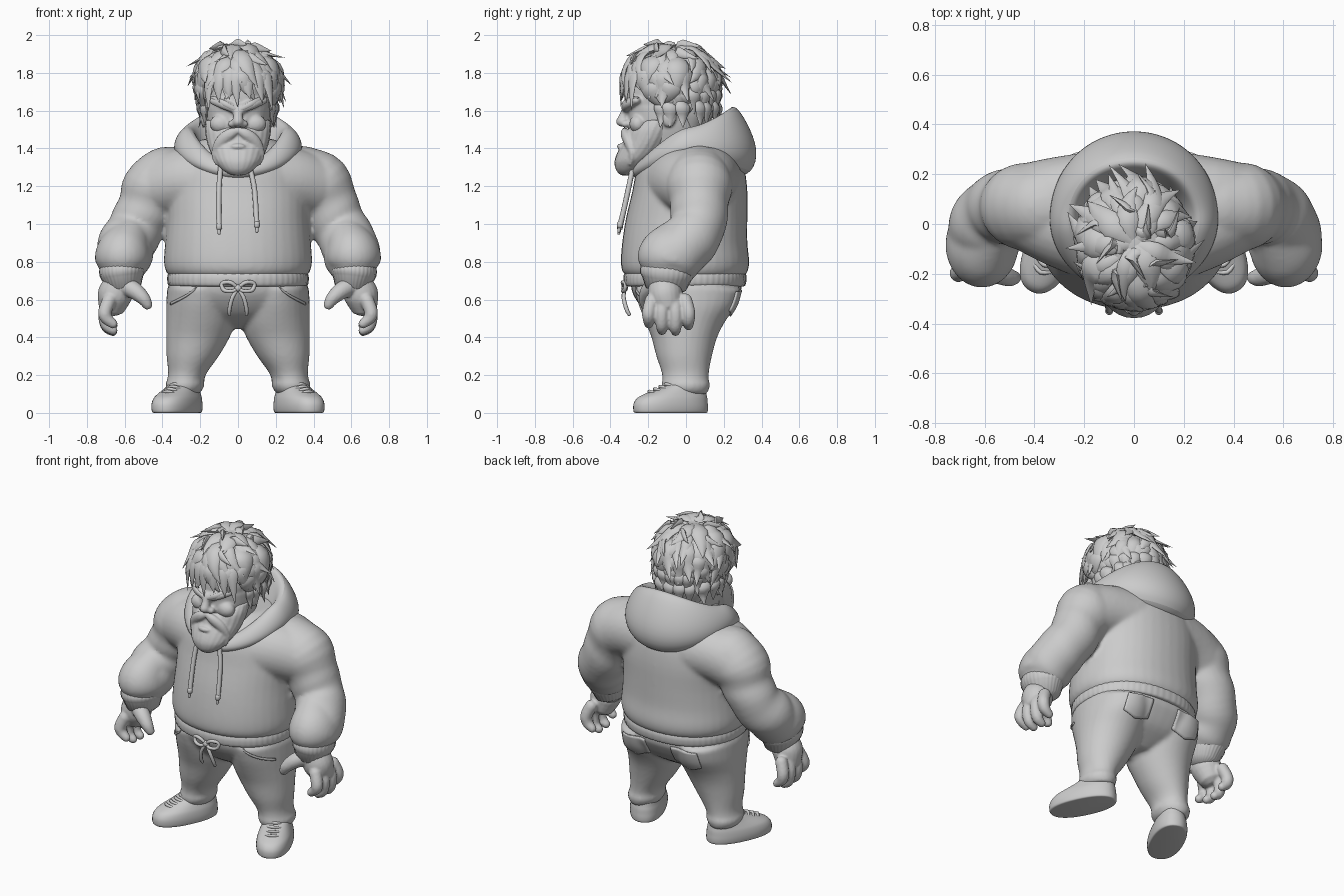
import bpy, bmesh, math, random
from mathutils import Vector, Matrix

if "Cube" in bpy.data.objects:
    bpy.data.objects.remove(bpy.data.objects["Cube"])

random.seed(7)
V = Vector
clay = bpy.data.materials.new("clay grey")
clay.diffuse_color = (0.6, 0.6, 0.6, 1)
clay.use_nodes = True
clay.node_tree.nodes["Principled BSDF"].inputs["Base Color"].default_value = clay.diffuse_color


def smooth_path(pts, n):
    """Catmull-Rom resampling of tuples of numbers."""
    out = []
    for i in range(len(pts) - 1):
        q = [pts[max(i - 1, 0)], pts[i], pts[i + 1], pts[min(i + 2, len(pts) - 1)]]
        for k in range(n):
            t = k / n
            out.append([b + .5 * t * (c - a + t * (2*a - 5*b + 4*c - d + t * (3*(b - c) + d - a)))
                        for a, b, c, d in zip(*q)])
    return out + [list(pts[-1])]


def skin(bm, rings, caps=True, closed=False):
    rows = [[bm.verts.new(p) for p in r] for r in rings]
    n = len(rows[0])
    for i in range(len(rows) - (0 if closed else 1)):
        a, b = rows[i], rows[(i + 1) % len(rows)]
        for j in range(n):
            bm.faces.new((a[j], a[(j+1) % n], b[(j+1) % n], b[j]))
    if caps:
        bm.faces.new(rows[0][::-1])
        bm.faces.new(rows[-1])


def tube(bm, pts, seg=12, n=4, flat=1, ref=(0, 1, 0), fold=0, rib=0):
    """Round-ended tube through (x, y, z, radius) points."""
    path = smooth_path(pts, n)
    P = [V(p[:3]) for p in path]
    R = [max(p[3], .001) for p in path]
    T = [(P[min(i+1, len(P)-1)] - P[max(i-1, 0)]).normalized() for i in range(len(P))]
    for end, sgn in ((0, -1), (-1, 1)):
        p, r, t = P[end], R[end], T[end]
        for q, rr in ((p + t*sgn*r*.5, r*.82), (p + t*sgn*r*.8, r*.4)):
            at = 0 if end == 0 else len(P)
            P.insert(at, q); R.insert(at, rr); T.insert(at, t)
    rings = []
    for i, (p, r, t) in enumerate(zip(P, R, T)):
        side = t.cross(V(ref)).normalized()
        nor = side.cross(t)
        ring = []
        for j in range(seg):
            a = math.tau * j / seg
            k = r * (1 + fold * math.sin(i * 1.3 + 1.5 * math.cos(a)) + rib * math.cos(a * seg / 4))
            ring.append(p + side * math.cos(a) * k + nor * math.sin(a) * k * flat)
        rings.append(ring)
    skin(bm, rings)


def loft(bm, pts, seg=40, n=3, e=2.0, rib=0, ribs=60):
    """Upright loft through (z, centre x, half width, front y, back y)."""
    rings = []
    for z, cx, rx, yf, yb in smooth_path(pts, n):
        ring = []
        for j in range(seg):
            a = math.tau * j / seg
            c, s = math.cos(a), math.sin(a)
            k = 1 + rib * math.cos(a * ribs)
            x = math.copysign(abs(c) ** (2/e), c) * rx * k
            y = math.copysign(abs(s) ** (2/e), s) * (yb - yf) / 2 * k
            ring.append((cx + x, (yf + yb)/2 + y, z))
        rings.append(ring)
    skin(bm, rings)


def ball(bm, c, r):
    m = Matrix.Translation(c) @ Matrix.Diagonal((*r, 1))
    bmesh.ops.create_uvsphere(bm, u_segments=24, v_segments=14, radius=1, matrix=m)


def finish(name, bm, voxel=0, relax=2, mirror=False, subsurf=0):
    bmesh.ops.recalc_face_normals(bm, faces=bm.faces)
    me = bpy.data.meshes.new(name)
    bm.to_mesh(me)
    bm.free()
    me.materials.append(clay)
    ob = bpy.data.objects.new(name, me)
    bpy.context.collection.objects.link(ob)
    me.shade_smooth()
    if voxel:
        m = ob.modifiers.new("blend", 'REMESH')
        m.mode, m.voxel_size, m.use_smooth_shade = 'VOXEL', voxel, True
        m = ob.modifiers.new("relax", 'SMOOTH')
        m.iterations = relax
    else:
        bpy.ops.object.select_all(action='DESELECT')
        ob.select_set(True)
        bpy.context.view_layer.objects.active = ob
        bpy.ops.object.shade_smooth_by_angle(angle=math.radians(50))
    if subsurf:
        ob.modifiers.new("subsurf", 'SUBSURF').levels = subsurf
        ob.modifiers[-1].render_levels = subsurf
    if mirror:
        ob.modifiers.new("mirror", 'MIRROR')
    return ob


# hoodie body with sleeves and filled shoulders
bm = bmesh.new()
loft(bm, [(.715, 0, .35, -.30, .30), (.745, 0, .38, -.335, .325), (.80, 0, .392, -.345, .335),
          (.90, 0, .386, -.338, .325), (1.03, 0, .376, -.318, .325), (1.17, 0, .375, -.285, .325),
          (1.29, 0, .35, -.26, .31), (1.38, 0, .29, -.21, .27), (1.45, 0, .19, -.14, .2)], e=2.15)
for s in (1, -1):
    tube(bm, [(s*.14, -.04, 1.22, .195), (s*.28, 0, 1.225, .18), (s*.40, .045, 1.20, .165)], seg=28)
    tube(bm, [(s*.14, .12, 1.25, .175), (s*.30, .10, 1.24, .17), (s*.42, .075, 1.2, .17)], seg=28)
    tube(bm, [(s*.20, .07, 1.27, .13), (s*.33, .07, 1.25, .165), (s*.43, .07, 1.2, .175), (s*.485, .07, 1.09, .155),
              (s*.54, .06, .98, .148), (s*.59, .0, .89, .152), (s*.605, -.07, .82, .15)],
         seg=28, n=4, fold=.022)
    tube(bm, [(s*.585, -.03, .91, .12), (s*.607, -.07, .85, .143), (s*.612, -.095, .80, .145), (s*.613, -.1, .77, .122)],
         seg=28, flat=1.16)
finish("hoodie", bm, .013, 6)

# ribbed hem and cuffs
bm = bmesh.new()
loft(bm, [(.67, 0, .352, -.315, .305), (.68, 0, .37, -.327, .315), (.725, 0, .373, -.33, .32),
          (.765, 0, .355, -.31, .30)], seg=240, e=2.2, rib=.003)
finish("hoodie_hem", bm)
bm = bmesh.new()
tube(bm, [(.613, -.095, .79, .10), (.615, -.098, .765, .118), (.613, -.1, .735, .119), (.61, -.102, .71, .108)],
     seg=128, n=2, rib=.008, flat=1.2)
finish("sleeve_cuff", bm, mirror=True)

# hood: one cross-section (outward, up) blended from back to side to front
back = [(.12, 1.40), (.19, 1.53), (.225, 1.61), (.26, 1.635), (.325, 1.54), (.388, 1.39), (.355, 1.265), (.25, 1.24)]
side = [(.17, 1.36), (.205, 1.43), (.23, 1.495), (.262, 1.52), (.31, 1.495), (.345, 1.425), (.335, 1.36), (.22, 1.30)]
front = [(.14, 1.25), (.18, 1.29), (.215, 1.32), (.245, 1.325), (.275, 1.31), (.295, 1.28), (.285, 1.245), (.2, 1.22)]
bm = bmesh.new()
rings = []
for i in range(48):
    a = math.tau * i / 48
    c, s = math.cos(a), math.sin(a)
    end, power = (back, 1.3) if c > 0 else (front, 1.6)
    rings.append([(s * rs, c * re + .02 * s * s, zs + (ze - zs) * abs(c) ** power)
                  for (re, ze), (rs, zs) in zip(end, side)])
skin(bm, rings, caps=False, closed=True)
finish("hood", bm, subsurf=2)

# drawstrings with end knots
bm = bmesh.new()
for pts in ([(-.09, -.275, 1.32, .013), (-.1, -.302, 1.2, .014), (-.102, -.328, 1.08, .014), (-.1, -.35, .98, .014)],
            [(.06, -.28, 1.31, .013), (.085, -.302, 1.2, .014), (.095, -.328, 1.08, .014), (.1, -.35, .99, .014)]):
    tube(bm, pts)
    x, y, z, r = pts[-1]
    tube(bm, [(x, y, z + .012, .016), (x, y, z, .016)], n=1)
    tube(bm, [(x, y, z, .01), (x, y - .006, z - .03, .008)], n=1)
finish("hood_strings", bm)

# trousers
bm = bmesh.new()
loft(bm, [(.445, 0, .07, -.07, .09), (.48, 0, .18, -.14, .15), (.53, 0, .30, -.21, .22), (.60, 0, .355, -.265, .27),
          (.66, 0, .368, -.29, .295), (.74, 0, .35, -.29, .28)], e=2.4)
for s in (1, -1):
    loft(bm, [(.66, s*.19, .185, -.275, .29), (.57, s*.195, .185, -.25, .265), (.48, s*.198, .182, -.215, .205),
              (.40, s*.212, .168, -.183, .165), (.30, s*.24, .138, -.157, .137), (.22, s*.265, .105, -.13, .122),
              (.175, s*.277, .098, -.125, .12), (.15, s*.281, .104, -.13, .128), (.12, s*.284, .094, -.12, .12),
              (.10, s*.284, .075, -.1, .11)], seg=32)
trousers = finish("trousers", bm, .013, 3)


def patch(name, f, nu, nv, thick=.008):
    """Cloth plate laid on the trousers."""
    bm = bmesh.new()
    g = [[bm.verts.new(f(i/nu, j/nv)) for j in range(nv + 1)] for i in range(nu + 1)]
    for i in range(nu):
        for j in range(nv):
            bm.faces.new((g[i][j], g[i+1][j], g[i+1][j+1], g[i][j+1]))
    ob = finish(name, bm)
    m = ob.modifiers.new("lay", 'SHRINKWRAP')
    m.target, m.offset, m.wrap_mode = trousers, .004, 'ABOVE_SURFACE'
    m = ob.modifiers.new("thickness", 'SOLIDIFY')
    m.thickness, m.offset = thick, 0
    ob.modifiers.new("mirror", 'MIRROR')


# pockets
patch("back_pocket", lambda u, v: (.19 + (u-.5) * .19, .25 + .05*v, .53 + .12*v - .03 * (1-v) * (1 - abs(2*u - 1))), 12, 8, .012)
patch("front_pocket_edge", lambda u, v: (.22 + .15*u, -.27 + .14 * u*u, .67 - .10 * u**.6 + .014*v), 16, 1)

# waist bow
bm = bmesh.new()
ball(bm, (0, -.325, .66), (.022, .018, .02))
for s in (1, -1):
    tube(bm, [(0, -.325, .66, .009), (s*.04, -.335, .69, .011), (s*.085, -.32, .685, .011),
              (s*.075, -.325, .65, .011), (s*.03, -.335, .645, .01), (0, -.325, .66, .009)], seg=8)
    tube(bm, [(0, -.325, .66, .01), (s*.03, -.33, .61, .011), (s*.045, -.315, .55, .011), (s*.045, -.30, .52, .009)], seg=8)
finish("waist_bow", bm)

# shoes: shape pointing forward, then turned out about the ankle
turn = Matrix.Translation((.285, 0, 0)) @ Matrix.Rotation(math.radians(25), 4, 'Z')
bm = bmesh.new()
loft(bm, [(.0, 0, .09, -.285, .11), (.005, 0, .1, -.297, .118), (.03, 0, .104, -.3, .12), (.055, 0, .103, -.295, .118),
          (.08, 0, .098, -.275, .116), (.1, 0, .09, -.235, .112), (.125, 0, .08, -.17, .108), (.15, 0, .074, -.11, .105)], e=2.3)
bm.transform(turn)
finish("shoe", bm, mirror=True)
bm = bmesh.new()
for k in range(4):
    y, z = -.21 + .032*k, .108 + .013*k
    tube(bm, [(-.055, y + .03, z - .012, .008), (0, y - .004, z + .006, .009), (.055, y + .03, z - .012, .008)], seg=8)
bm.transform(turn)
finish("shoe_laces", bm, mirror=True)

# hands
bm = bmesh.new()
tube(bm, [(.61, -.11, .74, .072), (.625, -.115, .69, .082), (.65, -.11, .63, .092), (.662, -.10, .585, .082)],
     seg=20, ref=(1, 0, 0))
for y, tip in ((-.18, .455), (-.122, .42), (-.062, .415), (-.005, .445)):
    y2 = -.095 + (y + .095) * 1.2
    tube(bm, [(.68, y, .60, .037), (.705, y2, .535, .036), (.695, y2, tip + .045, .033), (.66, y2, tip + .015, .025)], seg=14)
tube(bm, [(.60, -.16, .675, .05), (.545, -.195, .645, .046), (.50, -.215, .605, .036), (.478, -.215, .57, .027)], seg=14)
finish("hands", bm, .008, 2, mirror=True)

# head with brow, nose, cheeks and ears
bm = bmesh.new()
ball(bm, (0, -.08, 1.66), (.175, .235, .25))
loft(bm, [(1.28, 0, .10, -.2, .1), (1.42, 0, .14, -.285, .1), (1.52, 0, .165, -.305, .1), (1.62, 0, .172, -.305, .1)])
tube(bm, [(0, -.31, 1.62, .024), (0, -.328, 1.575, .025), (0, -.342, 1.54, .03)])
for s in (1, -1):
    ball(bm, (s*.03, -.32, 1.53), (.024, .026, .02))
    ball(bm, (s*.09, -.255, 1.53), (.06, .045, .05))
    ball(bm, (s*.178, -.09, 1.57), (.022, .04, .06))
    tube(bm, [(s*.012, -.318, 1.605, .022), (s*.075, -.31, 1.632, .026), (s*.14, -.26, 1.655, .02)])
finish("head", bm, .008, 5)

# eyebrows
bm = bmesh.new()
tube(bm, [(.015, -.333, 1.607, .011), (.07, -.33, 1.637, .015), (.125, -.285, 1.665, .011), (.155, -.25, 1.67, .003)], flat=.6)
finish("eyebrows", bm, mirror=True)

# beard with moustache and lower lip
bm = bmesh.new()
loft(bm, [(1.258, 0, .035, -.345, -.29), (1.285, 0, .08, -.37, -.24), (1.33, 0, .12, -.378, -.18), (1.38, 0, .145, -.362, -.11),
          (1.44, 0, .165, -.33, -.07), (1.50, 0, .174, -.308, -.04), (1.55, 0, .17, -.25, -.05)], seg=96, rib=.01, ribs=24)
ball(bm, (0, -.345, 1.41), (.04, .02, .016))
for s in (1, -1):
    tube(bm, [(s*.004, -.325, 1.495, .018), (s*.045, -.322, 1.475, .03), (s*.09, -.305, 1.435, .032),
              (s*.12, -.285, 1.37, .022), (s*.115, -.295, 1.31, .004)], flat=.8)
finish("beard", bm, .007, 1)

# hair: cap plus layered pointed locks radiating from the crown
C, R3 = V((0, -.08, 1.755)), V((.205, .235, .182))


def on_cap(p, az, lift):
    d = V((math.sin(p)*math.sin(az), -math.sin(p)*math.cos(az), math.cos(p)))
    return C + V(a*b for a, b in zip(d, R3)) * lift


def lock(bm, q, w):
    mid = (q[1] - C).normalized()
    tube(bm, [(*a, r) for a, r in zip(q, (w*.5, w, w*.65, .001))], seg=8, n=3, flat=.4, ref=mid)


bm = bmesh.new()
ball(bm, C + V((0, .008, .01)), R3 * .97)
loft(bm, [(1.50, 0, .12, -.04, .10), (1.60, 0, .172, -.06, .13), (1.74, 0, .19, -.12, .145)])
for p0, count, length in ((.05, 9, 1.2), (.35, 12, 1.25), (.7, 18, 1.2), (1.05, 22, 1.1), (1.4, 24, .95), (1.75, 22, .75)):
    for k in range(count):
        az = math.tau * (k + random.uniform(-.4, .4)) / count
        face = math.cos(az)
        if p0 > 1.2 and face > .55 or p0 > 1.6 and face > .2:
            continue
        L = length * random.uniform(.75, 1.2)
        if face > .5:
            L = min(L, random.uniform(1.95, 2.2) - p0)
        tw = random.uniform(-.5, .5)
        out = random.uniform(1.12, 1.45) if face < .6 else random.uniform(1.15, 1.28)
        lift = random.uniform(1.04, 1.12)
        lock(bm, [on_cap(p0 + L*t, az + tw*t*t, l) for t, l in ((0, .96), (.35, lift), (.7, lift + .03), (1, out))],
             random.uniform(.034, .06))
# nape and sideburn locks
for row, count in ((0, 15), (1, 13)):
    for k in range(count):
        az = .42 * math.tau * (2 * k / (count - 1) - 1) * .78 + random.uniform(-.08, .08)
        x, y = math.sin(az), math.cos(az)
        z, r = 1.74 - .07 * row, random.uniform(.0, .035)
        lock(bm, [V((x*(.18 + d), y*(.2 + d) - .045, z - h)) for d, h in ((-.02, 0), (.022, .05), (.015, .1), (.0 + r, .16))],
             random.uniform(.034, .046))
# fringe locks falling to the brow
for x, z in ((-.15, 1.6), (-.10, 1.645), (-.05, 1.66), (-.01, 1.62), (.05, 1.66), (.11, 1.64), (.155, 1.6)):
    d = .35 * x * x / .03 * .2
    lock(bm, [V((x*.6, -.26 + d, 1.87)), V((x*.9, -.325 + d, 1.80)), V((x*1.05, -.342 + d, 1.72)), V((x*1.1 + .01, -.345 + d, z))], .04)
# curling tufts on top
for k in range(10):
    az, p = k * 2.4, .15 + .08 * k
    b, m, t = on_cap(p, az, .98), on_cap(p + .12, az, 1.12), on_cap(p + .4, az + .35, 1.32 - .06 * math.cos(p))
    tube(bm, [(*b, .04), (*m, .03), (*t, .001)], seg=8, flat=.5, ref=(math.sin(az), -math.cos(az), .1))
finish("hair", bm)
